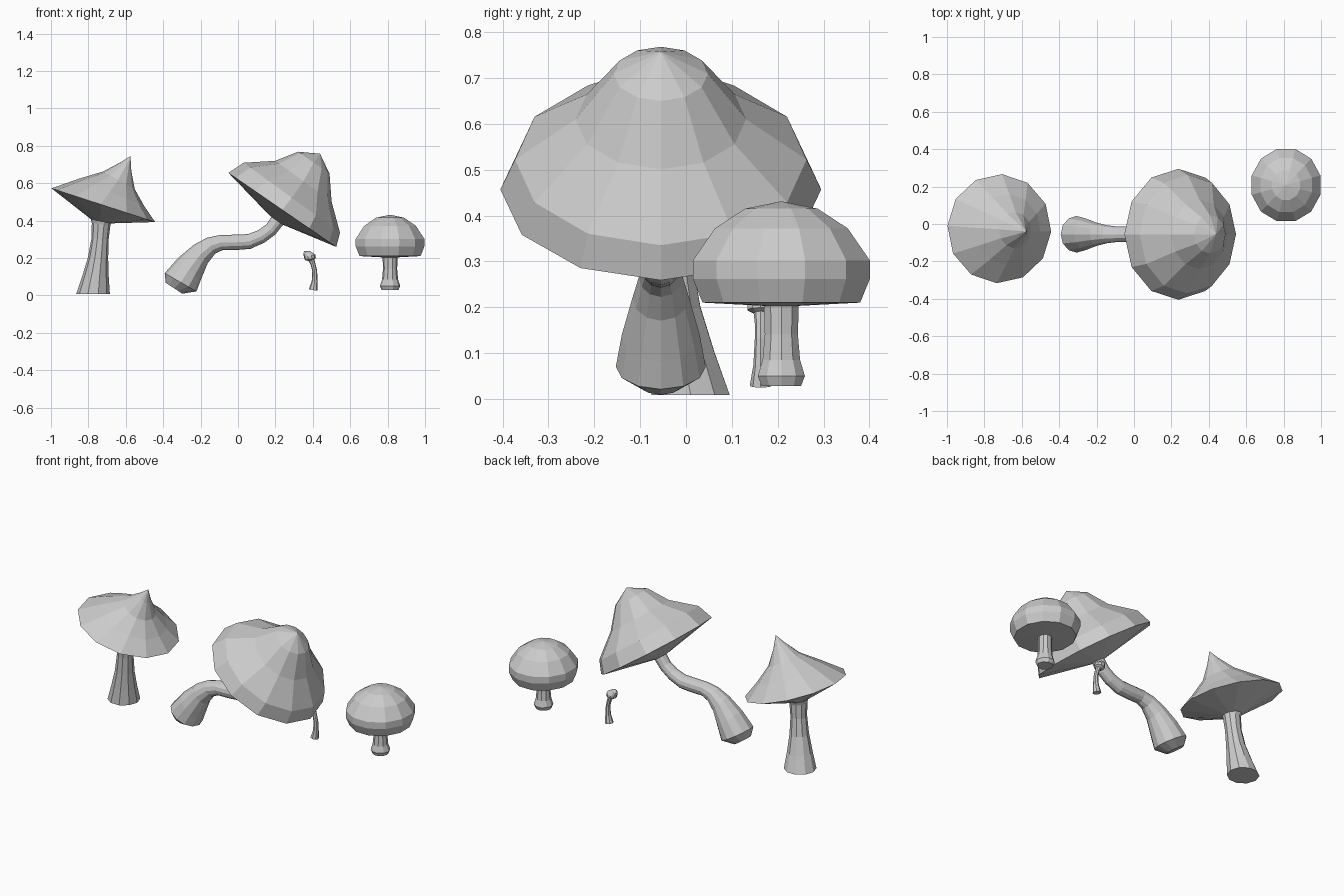
import bpy, bmesh
from math import sin, cos, pi, radians
from mathutils import Vector


def loft(name, rings, sides=12, phase=0, sx=1.0):
    """Skin a row of rings (x, y, z, radius, lean in degrees towards +x); radius 0 makes a point."""
    bm = bmesh.new()
    loops = []
    for x, y, z, r, lean in rings:
        t = radians(lean)
        u, v = Vector((cos(t) * sx, 0, -sin(t))), Vector((0, 1, 0))
        if r == 0:
            loops.append([bm.verts.new((x, y, z))])
            continue
        loops.append([])
        for i in range(sides):
            a = 2 * pi * i / sides + radians(phase)
            loops[-1].append(bm.verts.new(Vector((x, y, z)) + r * (cos(a) * u + sin(a) * v)))
    for lo, hi in zip(loops, loops[1:]):
        for i in range(sides):
            j = (i + 1) % sides
            if len(lo) == 1:
                bm.faces.new((lo[0], hi[j], hi[i]))
            elif len(hi) == 1:
                bm.faces.new((lo[i], lo[j], hi[0]))
            else:
                bm.faces.new((lo[i], lo[j], hi[j], hi[i]))
    for end in (loops[0], loops[-1]):
        if len(end) > 1:
            bm.faces.new(end)
    bmesh.ops.recalc_face_normals(bm, faces=bm.faces)
    me = bpy.data.meshes.new(name)
    bm.to_mesh(me)
    bm.free()
    ob = bpy.data.objects.new(name, me)
    bpy.context.collection.objects.link(ob)
    return ob


# Pointed mushroom on the left
loft("pointed_stem", [
    (-.775, .01, .008, .09, 0), (-.762, -.005, .10, .071, 2), (-.748, -.02, .20, .054, 4),
    (-.738, -.03, .30, .046, 4), (-.732, -.035, .38, .050, 6), (-.732, -.035, .405, .058, 10)], 10)
loft("pointed_cap", [
    (-.735, -.035, .395, .05, 12), (-.72, -.025, .482, .292, 18),
    (-.675, -.03, .55, .19, 23), (-.637, -.033, .615, .097, 29),
    (-.598, -.038, .69, .036, 40), (-.575, -.04, .745, 0, 0)], 12, -3)

# Large leaning mushroom with a curved stem
Y = -.055
loft("curved_stem", [
    (-.342, Y, .038, .053, 33), (-.307, Y, .07, .098, 30), (-.26, Y, .14, .085, 45),
    (-.2, Y, .22, .062, 53), (-.145, Y, .265, .048, 62), (-.09, Y, .282, .041, 80),
    (0, Y, .284, .041, 92), (.06, Y, .288, .040, 80), (.125, Y, .315, .037, 62),
    (.175, Y, .352, .036, 48), (.215, Y, .405, .038, 38)], 12)
loft("leaning_cap", [
    (.203, Y, .403, .042, 35), (.237, Y, .457, .35, 34.5), (.288, Y, .522, .318, 36),
    (.35, Y, .61, .186, 36), (.405, Y, .709, .103, 35), (.439, Y, .757, 0, 0)], 12)

# Round mushroom on the right
def upright(name, profile, sides, phase=0, sx=1.0):
    return loft(name, [(.813, .208, z, r, 0) for r, z in profile], sides, phase, sx)

upright("round_stem", [(.045, .028), (.054, .05), (.043, .085), (.038, .14), (.040, .21)], 10)
upright("round_cap", [
    (.04, .203), (.178, .21), (.2, .262), (.2, .302), (.150, .372), (.082, .415), (0, .431)],
    12, 15, .95)

# Tiny bent mushroom between the two
loft("tiny_stem", [
    (.402, .163, .028, .024, 8), (.410, .163, .075, .016, 5), (.410, .163, .13, .013, -8),
    (.402, .163, .165, .013, -20), (.391, .163, .192, .016, -25)], 8)
loft("tiny_cap", [
    (.390, .163, .187, .016, -10), (.387, .163, .194, .030, -10),
    (.383, .163, .210, .031, -15), (.366, .163, .230, .018, -25), (.353, .163, .236, 0, 0)], 10)
